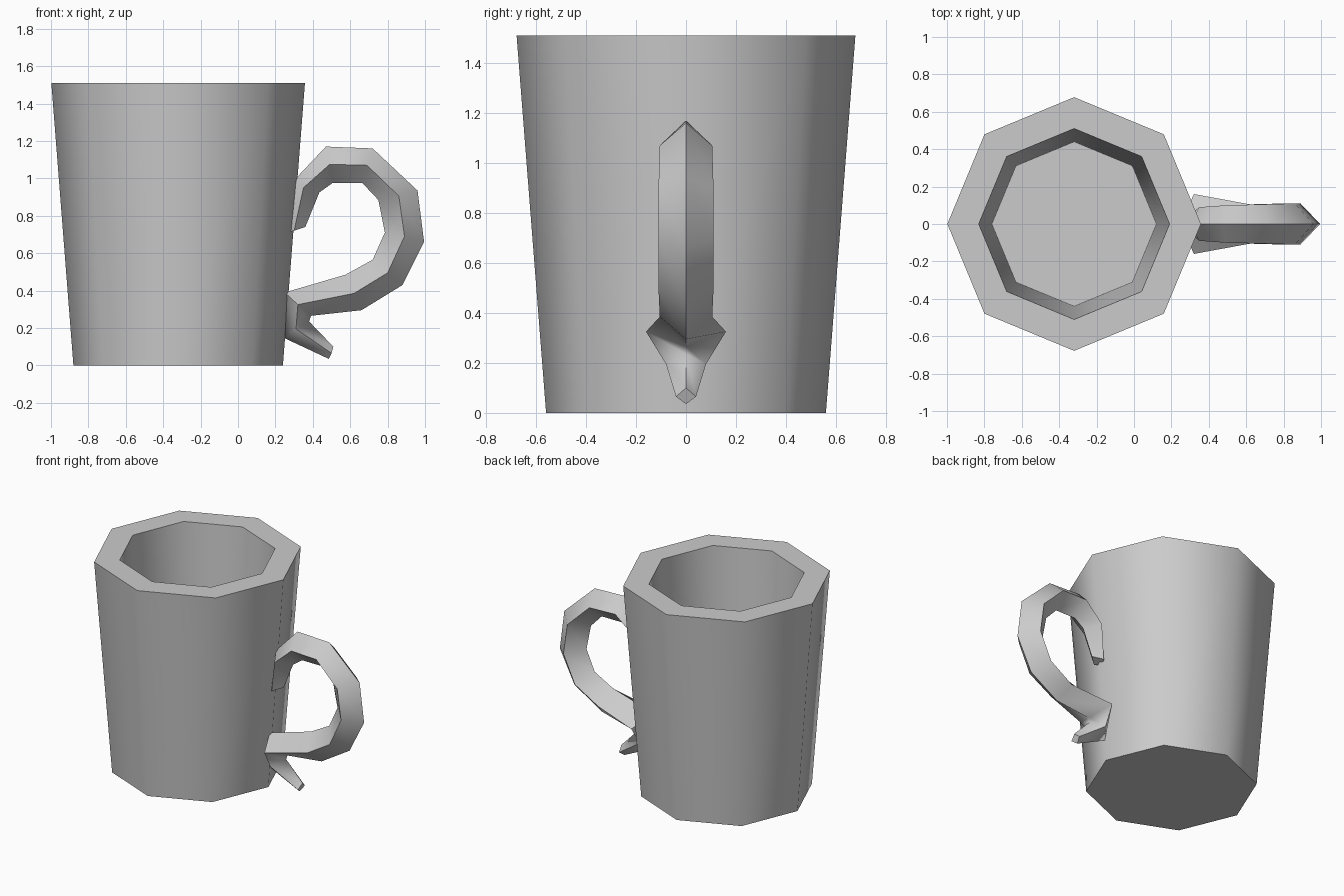
import bpy, bmesh, math

old = bpy.data.objects.get("Cube")
if old:
    bpy.data.objects.remove(old, do_unlink=True)

grey = bpy.data.materials.new("plain grey")
grey.use_nodes = True
colour = (0.6, 0.6, 0.6, 1)
grey.diffuse_color = colour
grey.node_tree.nodes["Principled BSDF"].inputs["Base Color"].default_value = colour


def loft(name, rings):
    """Skin a list of equal rings and close both ends."""
    bm = bmesh.new()
    loops = [[bm.verts.new(p) for p in ring] for ring in rings]
    for a, b in zip(loops, loops[1:]):
        n = len(a)
        for i in range(n):
            j = (i + 1) % n
            bm.faces.new((a[i], a[j], b[j], b[i]))
    bm.faces.new(loops[0])
    bm.faces.new(loops[-1])
    bmesh.ops.recalc_face_normals(bm, faces=bm.faces)
    mesh = bpy.data.meshes.new(name)
    bm.to_mesh(mesh)
    bm.free()
    mesh.materials.append(grey)
    obj = bpy.data.objects.new(name, mesh)
    bpy.context.collection.objects.link(obj)
    bpy.ops.object.select_all(action='DESELECT')
    obj.select_set(True)
    bpy.context.view_layer.objects.active = obj
    bpy.ops.object.shade_smooth_by_angle(angle=math.radians(60))
    return obj


# Tapered eight-sided cup: outside wall, rim, inside wall, inside floor
def octagon(radius, z, cx=-0.32):
    turn = math.tau / 8
    return [(cx + radius * math.cos(i * turn), radius * math.sin(i * turn), z)
            for i in range(8)]


profile = [(0.56, 0), (0.678, 1.51), (0.51, 1.51), (0.44, 0.15)]
loft("cup", [octagon(r, z) for r, z in profile])

# Handle of diamond section: outer ridge, side, inner ridge (x, z), half width
sections = [
    ((0.26, 0.71), (0.30, 0.72), (0.36, 0.74), 0.05),
    ((0.30, 0.99), (0.35, 0.95), (0.435, 0.925), 0.09),
    ((0.47, 1.17), (0.49, 1.075), (0.505, 0.975), 0.10),
    ((0.72, 1.16), (0.69, 1.07), (0.665, 0.975), 0.105),
    ((0.96, 0.935), (0.86, 0.905), (0.75, 0.885), 0.11),
    ((0.995, 0.66), (0.89, 0.69), (0.785, 0.71), 0.11),
    ((0.88, 0.43), (0.80, 0.495), (0.72, 0.565), 0.11),
    ((0.66, 0.295), (0.62, 0.385), (0.575, 0.485), 0.105),
    ((0.39, 0.265), (0.32, 0.325), (0.25, 0.39), 0.16),
    ((0.38, 0.235), (0.31, 0.195), (0.25, 0.145), 0.08),
    ((0.51, 0.10), (0.50, 0.065), (0.485, 0.035), 0.04),
]
loft("handle", [[(o[0], 0, o[1]), (s[0], w, s[1]), (i[0], 0, i[1]), (s[0], -w, s[1])]
                for o, s, i, w in sections])
